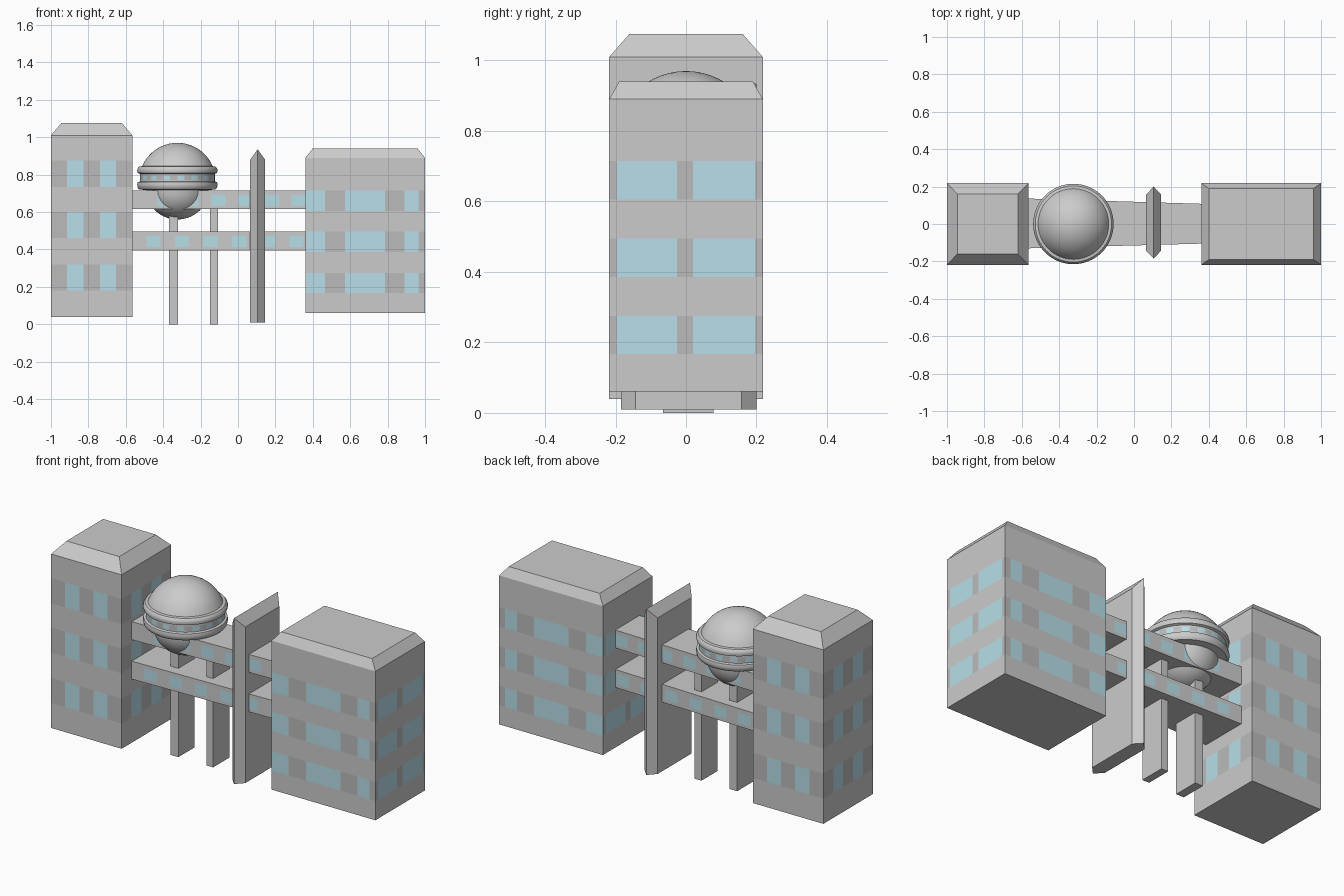
import bpy, bmesh, math
from mathutils import Vector

if "Cube" in bpy.data.objects:
    bpy.data.objects.remove(bpy.data.objects["Cube"])


def material(name, rgb):
    m = bpy.data.materials.new(name)
    m.diffuse_color = (*rgb, 1)
    m.use_nodes = True
    m.node_tree.nodes["Principled BSDF"].inputs["Base Color"].default_value = m.diffuse_color
    return m


GLASS = material("window_blue", (0.48, 0.74, 0.82))
DARK = material("dark_panel", (0.5, 0.5, 0.5))
# material slots: 0 plain grey, 1 glass, 2 dark panel


def finish(name, bm):
    bmesh.ops.remove_doubles(bm, verts=bm.verts, dist=1e-5)
    bmesh.ops.recalc_face_normals(bm, faces=bm.faces)
    me = bpy.data.meshes.new(name)
    bm.to_mesh(me)
    bm.free()
    for m in (None, GLASS, DARK):
        me.materials.append(m)
    ob = bpy.data.objects.new(name, me)
    bpy.context.collection.objects.link(ob)
    return ob


def face(bm, pts, mat=0):
    f = bm.faces.new([bm.verts.new(p) for p in pts])
    f.material_index = mat
    return f


def wall(bm, a, b, z0, z1, bands, cols):
    """Wall from a to b; window bands are split at (end fraction, slot) columns."""
    a, b = Vector((*a, 0)), Vector((*b, 0))

    def panel(u, v, low, high, mat):
        p, q = a.lerp(b, u), a.lerp(b, v)
        up = Vector((0, 0, 1))
        face(bm, [p + up * low, q + up * low, q + up * high, p + up * high], mat)

    z = z0
    for low, high in bands:
        panel(0, 1, z, low, 0)
        u = 0
        for v, mat in cols:
            panel(u, v, low, high, mat)
            u = v
        z = high
    panel(0, 1, z, z1, 0)


def reverse(cols):
    ends = [0] + [c[0] for c in cols]
    return [(1 - ends[i], cols[i][1]) for i in reversed(range(len(cols)))]


def block(name, corners, z0, z1, bands, cols4, inset=None):
    """Four-walled block with window bands and an optional chamfered top."""
    bm = bmesh.new()
    for i, cols in enumerate(cols4):
        wall(bm, corners[i], corners[(i + 1) % 4], z0, z1, bands, cols)
    face(bm, [(x, y, z0) for x, y in corners])
    top = [(x, y, z1) for x, y in corners]
    if inset:
        ix, iy, h = inset
        signs = ((1, 1), (-1, 1), (-1, -1), (1, -1))
        roof = [(x + sx * ix, y + sy * iy, z1 + h)
                for (x, y), (sx, sy) in zip(corners, signs)]
        for i in range(4):
            j = (i + 1) % 4
            face(bm, [top[i], top[j], roof[j], roof[i]])
        top = roof
    face(bm, top)
    return finish(name, bm)


def rect(x0, x1, y0, y1):
    return [(x0, y0), (x1, y0), (x1, y1), (x0, y1)]


D = 0.218
# left tower
fifths = [(0.2, 2), (0.4, 1), (0.6, 2), (0.8, 1), (1, 2)]
block("left_tower", rect(-1, -0.565, -D, D), 0.04, 1.01,
      [(0.18, 0.32), (0.46, 0.6), (0.735, 0.875)], [fifths] * 4, (0.055, 0.057, 0.065))

# right tower
front = [(0.165, 1), (0.33, 2), (0.665, 1), (0.83, 2), (0.945, 1), (1, 2)]
side = [(0.05, 2), (0.44, 1), (0.545, 2), (0.95, 1), (1, 2)]
block("right_tower", rect(0.36, 1, -D, D), 0.06, 0.89,
      [(0.167, 0.275), (0.386, 0.495), (0.605, 0.715)],
      [front, side, reverse(front), reverse(side)], (0.04, 0.028, 0.05))


# tapered bridges with a row of windows on both long sides
def bridge(name, z0, z1, start, pitch, count):
    x0, x1 = -0.565, 0.36
    cols = []
    for i in range(count):
        x = start + i * pitch
        cols += [((x - x0) / (x1 - x0), 0), ((x + 0.076 - x0) / (x1 - x0), 1)]
    cols.append((1, 0))
    corners = [(x0, -0.13), (x1, -0.105), (x1, 0.108), (x0, 0.136)]
    block(name, corners, z0, z1, [(z0 + 0.018, z1 - 0.022)],
          [cols, [(1, 0)], reverse(cols), [(1, 0)]])


bridge("lower_bridge", 0.395, 0.495, -0.49, 0.153, 6)
bridge("upper_bridge", 0.615, 0.715, -0.43, 0.143, 6)

# support pillars
for name, x0, x1 in (("left_pillar", -0.37, -0.322), ("right_pillar", -0.15, -0.108)):
    block(name, rect(x0, x1, -0.065, 0.078), 0, 0.63, [], [[]] * 4)

# upright fin: pointed hexagonal slab with a ridged top
bm = bmesh.new()
mid, yf, yb, z0, zs, zr = 0.105, -0.185, 0.2, 0.01, 0.88, 0.935
hexagon = [(mid, yf), (mid + 0.04, -0.143), (mid + 0.04, 0.157),
           (mid, yb), (mid - 0.04, 0.157), (mid - 0.04, -0.143)]
low = [(x, y, z0) for x, y in hexagon]
high = [(x, y, zr if x == mid else zs) for x, y in hexagon]
for i in range(6):
    j = (i + 1) % 6
    face(bm, [low[i], low[j], high[j], high[i]])
face(bm, low)
face(bm, high[0:4])
face(bm, [high[3], high[4], high[5], high[0]])
finish("fin", bm)

# globe pod: lathed dome, two rims, window band and lower bowl
R, cz = 0.205, 0.765
profile = [(R * math.sin(t), cz + R * math.cos(t))
           for t in (math.radians(67) * i / 10 for i in range(11))]
profile += [(0.204, 0.843), (0.212, 0.834), (0.215, 0.822), (0.212, 0.809), (0.2, 0.804),
            (0.2, 0.796), (0.2, 0.77), (0.2, 0.764),
            (0.212, 0.76), (0.215, 0.746), (0.212, 0.73), (0.204, 0.721), (0.165, 0.717)]
profile += [(0.165 * math.cos(t), 0.717 - 0.157 * math.sin(t))
            for t in (math.pi / 2 * i / 10 for i in range(1, 11))]
SEG = 64
bm = bmesh.new()
rings = []
for r, z in profile:
    ring = [(-0.324 + r * math.cos(math.tau * k / SEG), r * math.sin(math.tau * k / SEG), z)
            for k in range(SEG)]
    rings.append(ring)
for n in range(len(rings) - 1):
    a, b = rings[n], rings[n + 1]
    glass_row = abs(profile[n][1] - 0.796) < 1e-6
    for k in range(SEG):
        j = (k + 1) % SEG
        if n == 0:
            pts = [a[0], b[k], b[j]]
        elif n == len(rings) - 2:
            pts = [a[k], b[0], a[j]]
        else:
            pts = [a[k], b[k], b[j], a[j]]
        face(bm, pts, (1 if k % 4 < 2 else 2) if glass_row else 0)
globe = finish("globe_pod", bm)
bpy.context.view_layer.objects.active = globe
globe.select_set(True)
bpy.ops.object.shade_smooth_by_angle(angle=math.radians(40))
